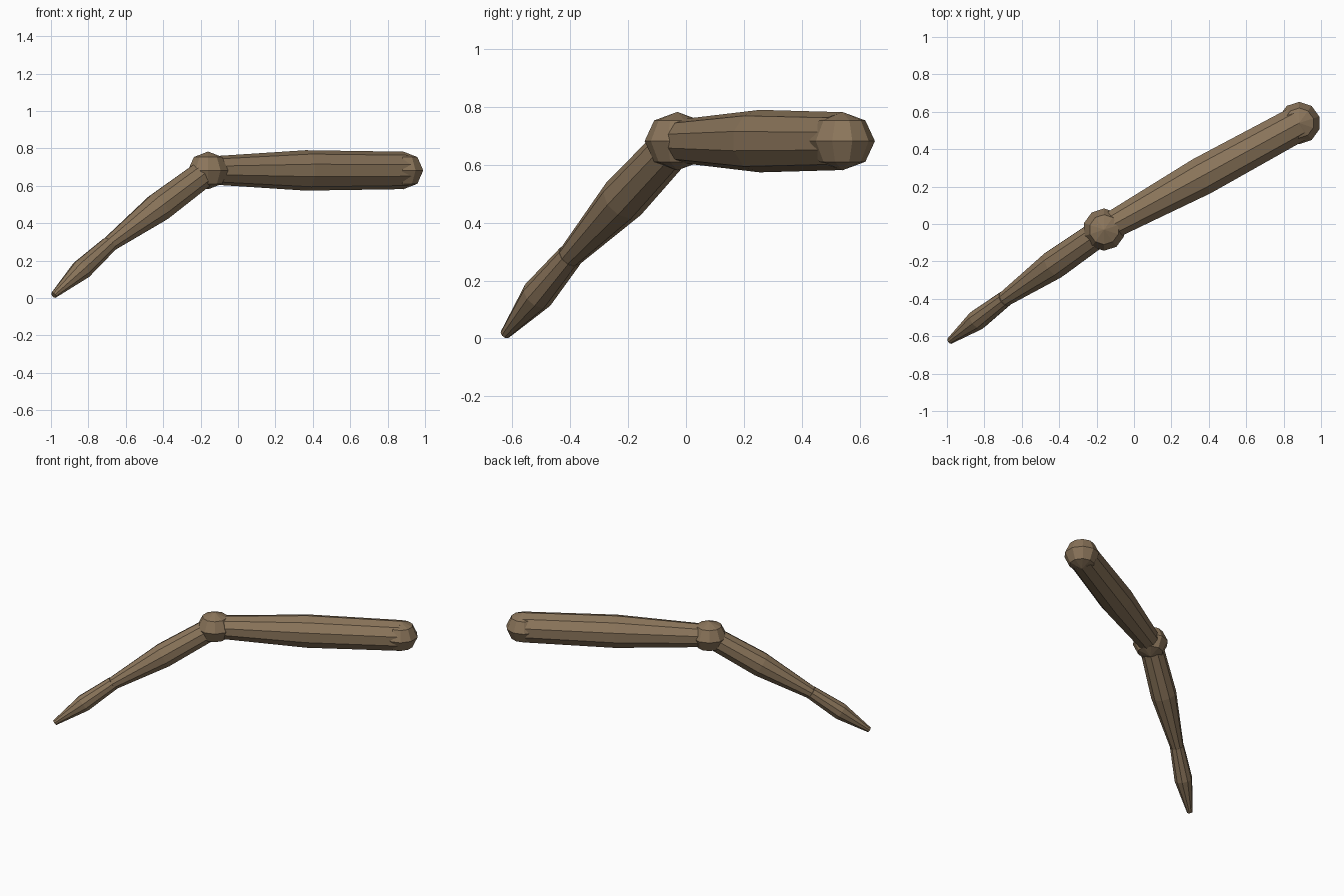
import bpy, bmesh, math
from mathutils import Vector

if "Cube" in bpy.data.objects:
    bpy.data.objects.remove(bpy.data.objects["Cube"])

SIDES = 10

brown = bpy.data.materials.new("dull brown")
brown.diffuse_color = (0.26, 0.18, 0.105, 1)
brown.use_nodes = True
brown.node_tree.nodes["Principled BSDF"].inputs["Base Color"].default_value = brown.diffuse_color


def finish(bm, name):
    bmesh.ops.recalc_face_normals(bm, faces=bm.faces)
    mesh = bpy.data.meshes.new(name)
    bm.to_mesh(mesh)
    bm.free()
    mesh.materials.append(brown)
    obj = bpy.data.objects.new(name, mesh)
    bpy.context.collection.objects.link(obj)
    return obj


def limb(name, start, end, radii):
    """Faceted tube with evenly spaced rings of the given radii."""
    start, end = Vector(start), Vector(end)
    axis = end - start
    side = axis.cross(Vector((0, 0, 1))).normalized()
    up = side.cross(axis).normalized()
    bm = bmesh.new()
    rings = []
    for i, r in enumerate(radii):
        centre = start + axis * i / (len(radii) - 1)
        angles = [2 * math.pi * k / SIDES for k in range(SIDES)]
        rings.append([bm.verts.new(centre + r * (up * math.cos(a) + side * math.sin(a)))
                      for a in angles])
    for a, b in zip(rings, rings[1:]):
        for k in range(SIDES):
            n = (k + 1) % SIDES
            bm.faces.new((a[k], a[n], b[n], b[k]))
    bm.faces.new(rings[0])
    bm.faces.new(rings[-1])
    return finish(bm, name)


def ball(name, centre):
    """Coarse, slightly flattened ball joint."""
    bm = bmesh.new()
    bmesh.ops.create_uvsphere(bm, u_segments=SIDES, v_segments=4, radius=1)
    bmesh.ops.scale(bm, vec=(0.113, 0.113, 0.101), verts=bm.verts)
    obj = finish(bm, name)
    obj.location = centre
    return obj


hip = (0.883, 0.54, 0.682)
knee = (-0.16, -0.03, 0.682)
ankle = (-0.69, -0.40, 0.285)
tip = (-0.985, -0.625, 0.015)

# Ball joints
ball("hip_joint", hip)
ball("knee_joint", knee)

# Leg segments, thickest in the middle
limb("upper_leg", hip, knee, (0.10, 0.108, 0.074))
limb("lower_leg", knee, ankle, (0.074, 0.082, 0.043))
limb("foot", ankle, tip, (0.045, 0.057, 0.018))
